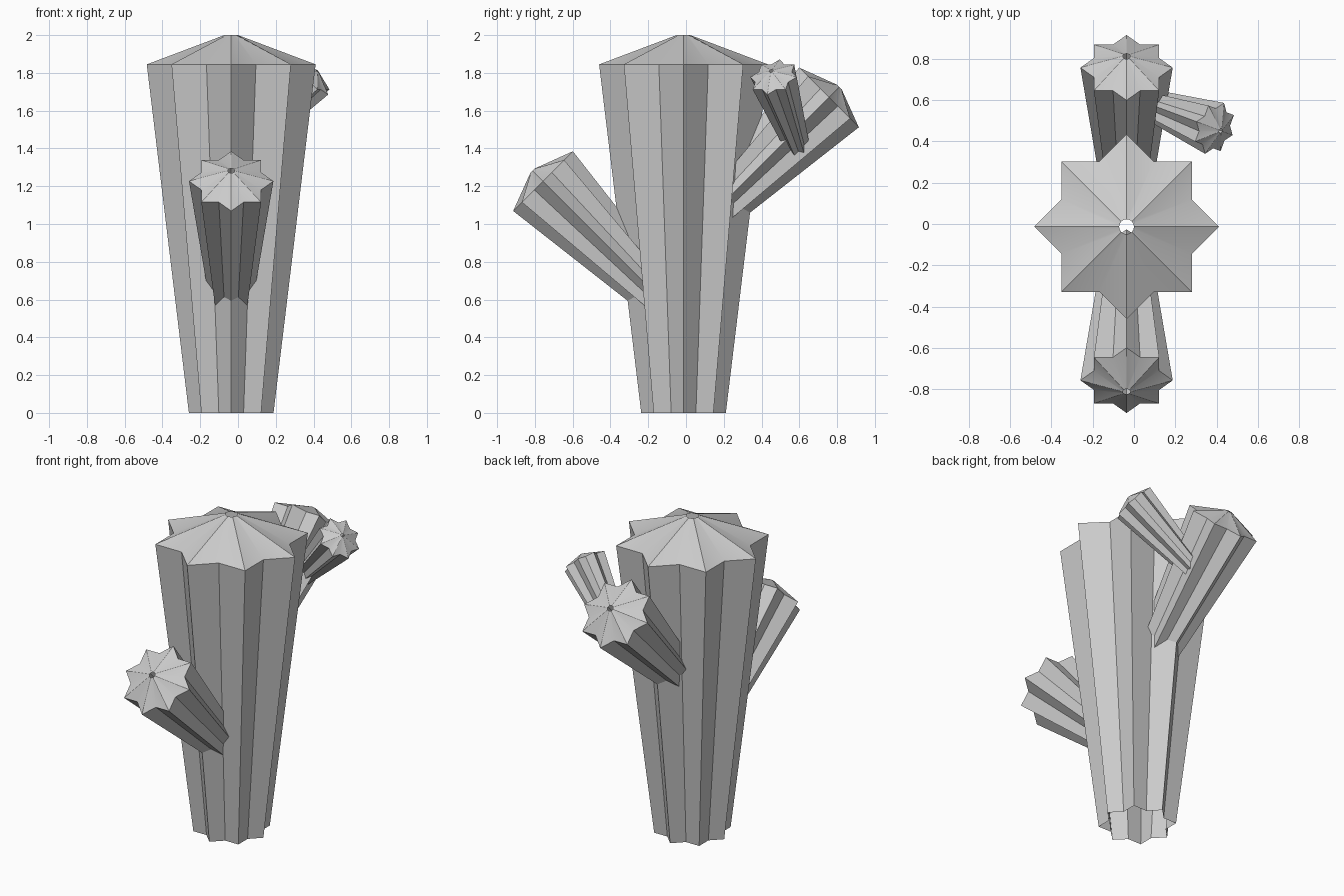
import bpy, bmesh
from math import radians, sin, cos, pi
from mathutils import Matrix, Vector

cube = bpy.data.objects.get("Cube")
if cube:
    bpy.data.objects.remove(cube, do_unlink=True)

# One plain grey for the whole plant
grey = bpy.data.materials.new("plain grey")
grey.use_nodes = True
colour = (0.6, 0.6, 0.6, 1)
grey.diffuse_color = colour
grey.node_tree.nodes["Principled BSDF"].inputs["Base Color"].default_value = colour

RIBS = 8
NOTCH = cos(pi / 4) / cos(pi / 8)   # valley radius as a share of rib radius
RIM_R, BASE_R, HOLE_R = 0.447, 0.224, 0.036
LENGTH, CAP = 1.845, 0.155


def ring(bm, radius, z, notch):
    """Closed ring of alternating rib and valley points."""
    verts = []
    for i in range(RIBS * 2):
        a = pi * i / RIBS
        r = radius * (notch if i % 2 else 1)
        verts.append(bm.verts.new((r * cos(a), r * sin(a), z)))
    return verts


def stem(name, rim_centre, scale, tilt=0, heading=0):
    """Tapered ribbed tube, open below, with a low cap around a small hole.
    The origin of the shape is the middle of its rim."""
    bm = bmesh.new()
    rings = [ring(bm, BASE_R, -LENGTH, NOTCH),
             ring(bm, RIM_R, 0, NOTCH),
             ring(bm, HOLE_R, CAP, 1)]
    for low, high in zip(rings, rings[1:]):
        for i in range(RIBS * 2):
            j = (i + 1) % (RIBS * 2)
            bm.faces.new((low[i], low[j], high[j], high[i]))
    bm.transform(Matrix.Rotation(radians(heading), 4, 'Z')
                 @ Matrix.Rotation(radians(tilt), 4, 'Y')
                 @ Matrix.Scale(scale, 4))
    mesh = bpy.data.meshes.new(name)
    bm.to_mesh(mesh)
    bm.free()
    # Smooth across the shallow cap valleys, crisp on the ribs
    for face in mesh.polygons:
        face.use_smooth = True
    mesh.set_sharp_from_angle(angle=radians(30))
    mesh.materials.append(grey)
    obj = bpy.data.objects.new(name, mesh)
    obj.location = Vector(rim_centre)
    bpy.context.scene.collection.objects.link(obj)
    return obj


stem("trunk", (-0.036, -0.013, LENGTH), 1)
stem("front_arm", (-0.036, -0.757, 1.227), 0.5, 45, -90)
stem("back_arm", (-0.036, 0.757, 1.67), 0.5, 45, 90)
stem("small_side_arm", (0.39, 0.463, 1.778), 0.294, 45, -20.4)
